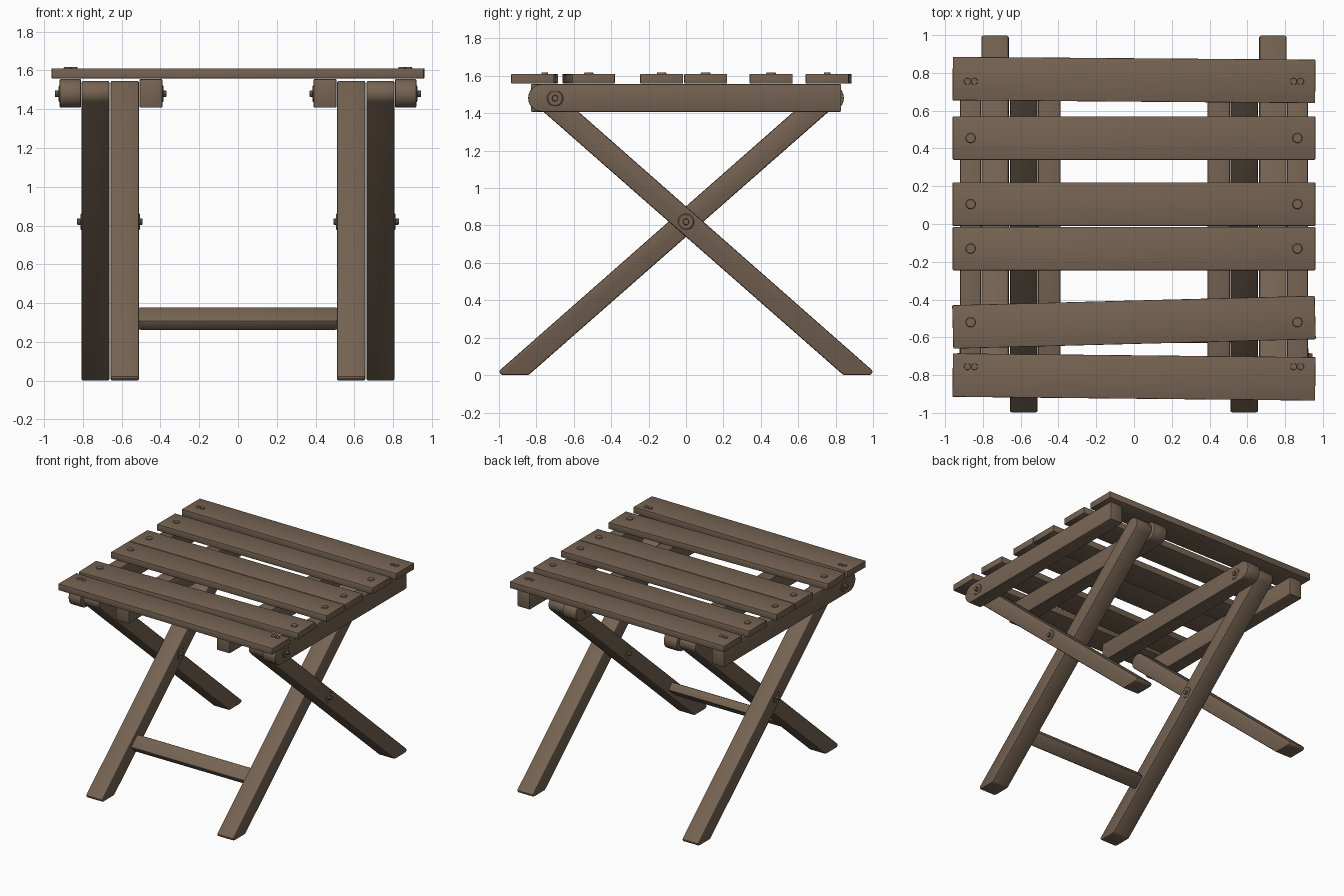
import bpy, bmesh, math
from mathutils import Matrix, Vector

cube = bpy.data.objects.get("Cube")
if cube:
    bpy.data.objects.remove(cube)

wood = bpy.data.materials.new("brown wood")
wood.use_nodes = True
colour = (0.18, 0.126, 0.086, 1)
wood.diffuse_color = colour
wood.node_tree.nodes["Principled BSDF"].inputs["Base Color"].default_value = colour
parts = []


def finish(name, bm, bevel=0.0):
    """Round the hard edges and turn the mesh into an object."""
    bmesh.ops.recalc_face_normals(bm, faces=bm.faces)
    if bevel:
        hard = [e for e in bm.edges if e.calc_face_angle(0) > math.radians(30)]
        bmesh.ops.bevel(bm, geom=hard, offset=bevel, segments=2, profile=0.5,
                        affect='EDGES', clamp_overlap=True)
    mesh = bpy.data.meshes.new(name)
    bm.to_mesh(mesh)
    bm.free()
    mesh.materials.append(wood)
    obj = bpy.data.objects.new(name, mesh)
    bpy.context.collection.objects.link(obj)
    parts.append(obj)
    return obj


def prism(name, profile, x0, x1, bevel=0.008):
    """Extrude a (y, z) outline along x."""
    bm = bmesh.new()
    face = bm.faces.new([bm.verts.new((x0, y, z)) for y, z in profile])
    out = bmesh.ops.extrude_face_region(bm, geom=[face])
    moved = [v for v in out["geom"] if isinstance(v, bmesh.types.BMVert)]
    bmesh.ops.translate(bm, verts=moved, vec=(x1 - x0, 0, 0))
    return finish(name, bm, bevel)


def box(name, size, centre, turn=Matrix(), bevel=0.006):
    bm = bmesh.new()
    place = Matrix.Translation(centre) @ turn @ Matrix.Diagonal((*size, 1))
    bmesh.ops.create_cube(bm, size=1, matrix=place)
    return finish(name, bm, bevel)


def disc(name, centre, radius, depth, axis, sides=16):
    bm = bmesh.new()
    turn = Vector(axis).to_track_quat('Z', 'Y').to_matrix().to_4x4()
    bmesh.ops.create_cone(bm, cap_ends=True, segments=sides, radius1=radius,
                          radius2=radius * 0.85, depth=depth,
                          matrix=Matrix.Translation(centre) @ turn)
    return finish(name, bm)


def arc(cy, cz, r, start, end, steps=12):
    angles = [start + (end - start) * i / steps for i in range(steps + 1)]
    return [(cy + r * math.cos(a), cz + r * math.sin(a)) for a in angles]


def bolt(name, x, y, z, side, nub):
    """Washer and bolt end sticking out along x."""
    disc(name + "_washer", (x + side * 0.002, y, z), 0.045, 0.006, (side, 0, 0))
    disc(name + "_end", (x + side * nub / 2, y, z), 0.018, nub, (side, 0, 0), 10)


# Crossed legs: rounded at the top, cut level at the foot
SLOPE, CROSS, HALF = 0.88, 0.82, 0.062
tilt = math.atan(SLOPE)
top_y = 0.755
leg = [(-1, 0.022), (-0.992, 0.004), (-0.975, 0), (-0.842, 0)]
leg += arc(top_y, CROSS + SLOPE * top_y, HALF, tilt - math.pi / 2, tilt + math.pi / 2)

# Seat rails: one end rounded, the other square
RAIL_LOW, RAIL_HIGH = 1.408, 1.556
rail_r = (RAIL_HIGH - RAIL_LOW) / 2
rail_mid = (RAIL_LOW + RAIL_HIGH) / 2
rail = [(-0.83, RAIL_HIGH), (-0.83, RAIL_LOW)]
rail += arc(0.77, rail_mid, rail_r, -math.pi / 2, math.pi / 2)


def flip(profile):
    return [(-y, z) for y, z in profile]


for side, label in ((1, "left"), (-1, "right")):
    prism(label + "_inner_leg", leg, side * 0.51, side * 0.657, 0.012)
    prism(label + "_outer_leg", flip(leg), side * 0.663, side * 0.808, 0.012)
    prism(label + "_inner_rail", rail, side * 0.39, side * 0.508, 0.006)
    prism(label + "_outer_rail", flip(rail), side * 0.81, side * 0.92, 0.006)
    # Bolts at the leg crossing and at the rail pivots
    bolt(label + "_cross_bolt_outside", side * 0.808, 0, CROSS, side, 0.022)
    bolt(label + "_cross_bolt_inside", side * 0.51, 0, CROSS, -side, 0.018)
    bolt(label + "_front_pivot", side * 0.92, -0.70, 1.48, side, 0.025)
    bolt(label + "_back_pivot", side * 0.39, 0.70, 1.48, -side, 0.02)

# Stretcher between the inner legs, turned to follow them
box("leg_stretcher", (1.03, 0.115, 0.07), (0, -0.57, 0.32),
    Matrix.Rotation(tilt, 4, 'X'), 0.014)

# Seat slats: centre y at the right and left ends, and y of the screws
SLAT_X, SLAT_Z = 0.96, 1.585
slats = [(0.77, 0.755, True), (0.455, 0.455, False), (0.105, 0.105, False),
         (-0.13, -0.13, False), (-0.545, -0.495, False), (-0.80, -0.82, True)]
for n, (y0, y1, paired) in enumerate(slats, 1):
    slope = (y1 - y0) / (2 * SLAT_X)
    mid = (y0 + y1) / 2
    box(f"slat_{n}", (2 * SLAT_X, 0.23, 0.052), (0, mid, SLAT_Z),
        Matrix.Rotation(math.atan(slope), 4, 'Z'), 0.004)
    # Screw heads: a pair on the end slats, a single one on the others
    for side in (1, -1):
        for x in ((0.845, 0.882) if paired else (0.865,)):
            y = math.copysign(0.755, mid) if paired else mid
            disc(f"slat_{n}_screw", (side * x, y, 1.612),
                 0.019 if paired else 0.028, 0.01, (0, 0, 1))

# Smooth the rounded surfaces, keep edges sharp
bpy.ops.object.select_all(action='DESELECT')
for obj in parts:
    obj.select_set(True)
bpy.context.view_layer.objects.active = parts[0]
bpy.ops.object.shade_smooth_by_angle(angle=math.radians(30))
